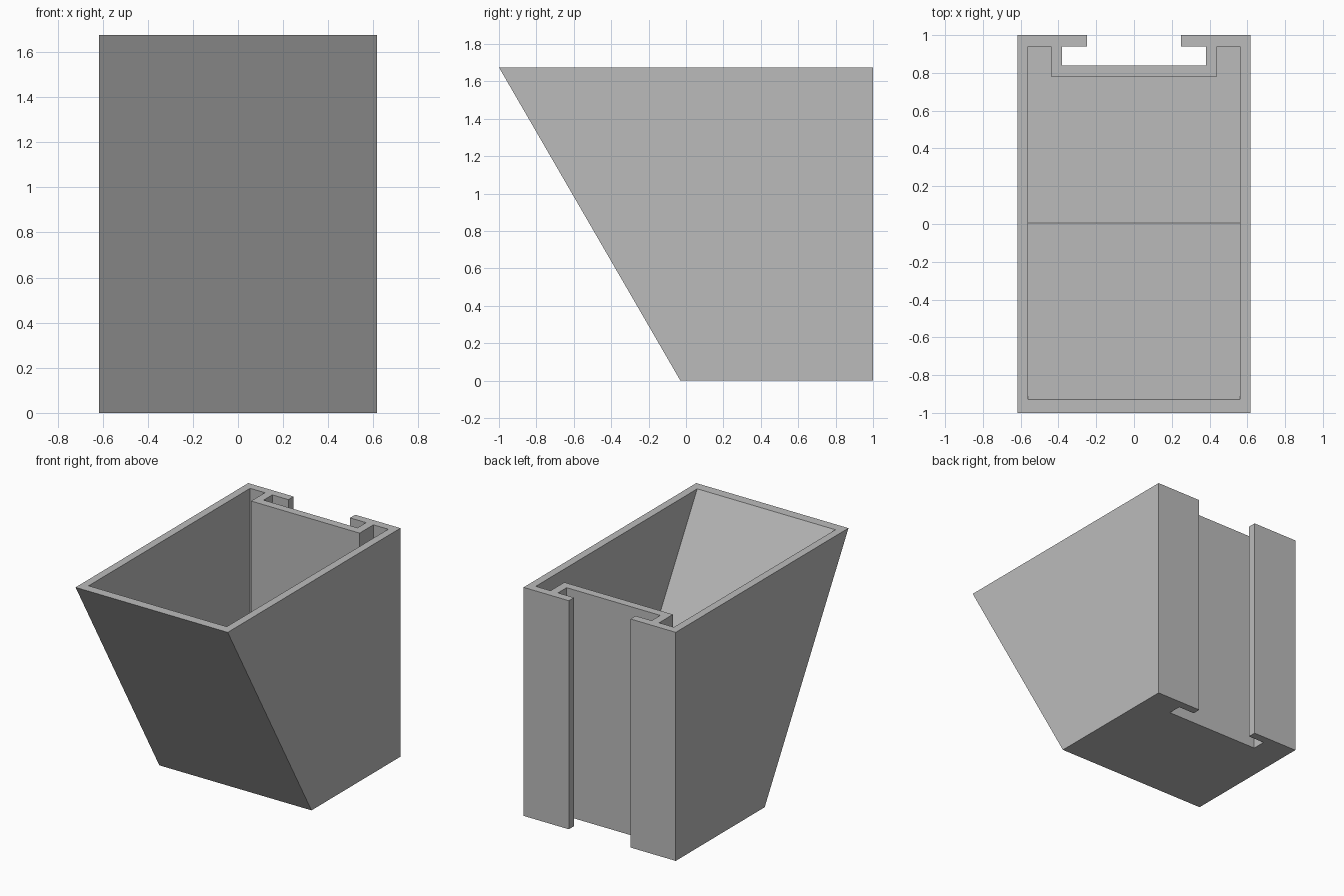
import bpy
import bmesh

HEIGHT = 1.675
FLOOR = 0.06
SLOPE = 0.97 / HEIGHT  # forward lean of the front wall

default_cube = bpy.data.objects.get("Cube")
if default_cube:
    bpy.data.objects.remove(default_cube, do_unlink=True)

grey = bpy.data.materials.new("plain grey")
grey.use_nodes = True
colour = (0.5, 0.5, 0.5, 1)
grey.diffuse_color = colour
grey.node_tree.nodes["Principled BSDF"].inputs["Base Color"].default_value = colour


def leaning_prism(name, half_profile, bottom, top, front_at_rim):
    """Mirror a plan profile in x and extrude it; its first point follows the sloped front."""
    profile = half_profile + [(-x, y) for x, y in reversed(half_profile)]
    front = (0, len(profile) - 1)
    bm = bmesh.new()
    rings = []
    for z in (bottom, top):
        front_y = front_at_rim + SLOPE * (HEIGHT - z)
        rings.append([bm.verts.new((x, front_y if i in front else y, z))
                      for i, (x, y) in enumerate(profile)])
    low, high = rings
    bm.faces.new(low[::-1])
    bm.faces.new(high)
    for i in range(len(profile)):
        j = (i + 1) % len(profile)
        bm.faces.new((low[i], low[j], high[j], high[i]))
    bmesh.ops.recalc_face_normals(bm, faces=bm.faces)
    mesh = bpy.data.meshes.new(name)
    bm.to_mesh(mesh)
    bm.free()
    mesh.materials.append(grey)
    obj = bpy.data.objects.new(name, mesh)
    bpy.context.collection.objects.link(obj)
    return obj


# Outer body with the T-shaped mounting slot in its back
bin_body = leaning_prism(
    "bin_body",
    [(0.617, -1), (0.617, 1), (0.25, 1), (0.25, 0.94), (0.38, 0.94), (0.38, 0.84)],
    0, HEIGHT, -1)

# Hollow inside, wrapped around the slot
cavity = leaning_prism(
    "cavity_cutter",
    [(0.56, -0.93), (0.56, 0.94), (0.44, 0.94), (0.44, 0.78)],
    FLOOR, HEIGHT + 0.1, -0.93)
cavity.hide_render = True

hollow = bin_body.modifiers.new("hollow", 'BOOLEAN')
hollow.operation = 'DIFFERENCE'
hollow.solver = 'EXACT'
hollow.object = cavity

# Bake the cut and discard the cutter
bpy.context.view_layer.objects.active = bin_body
bpy.ops.object.modifier_apply(modifier=hollow.name)
bpy.data.objects.remove(cavity, do_unlink=True)
